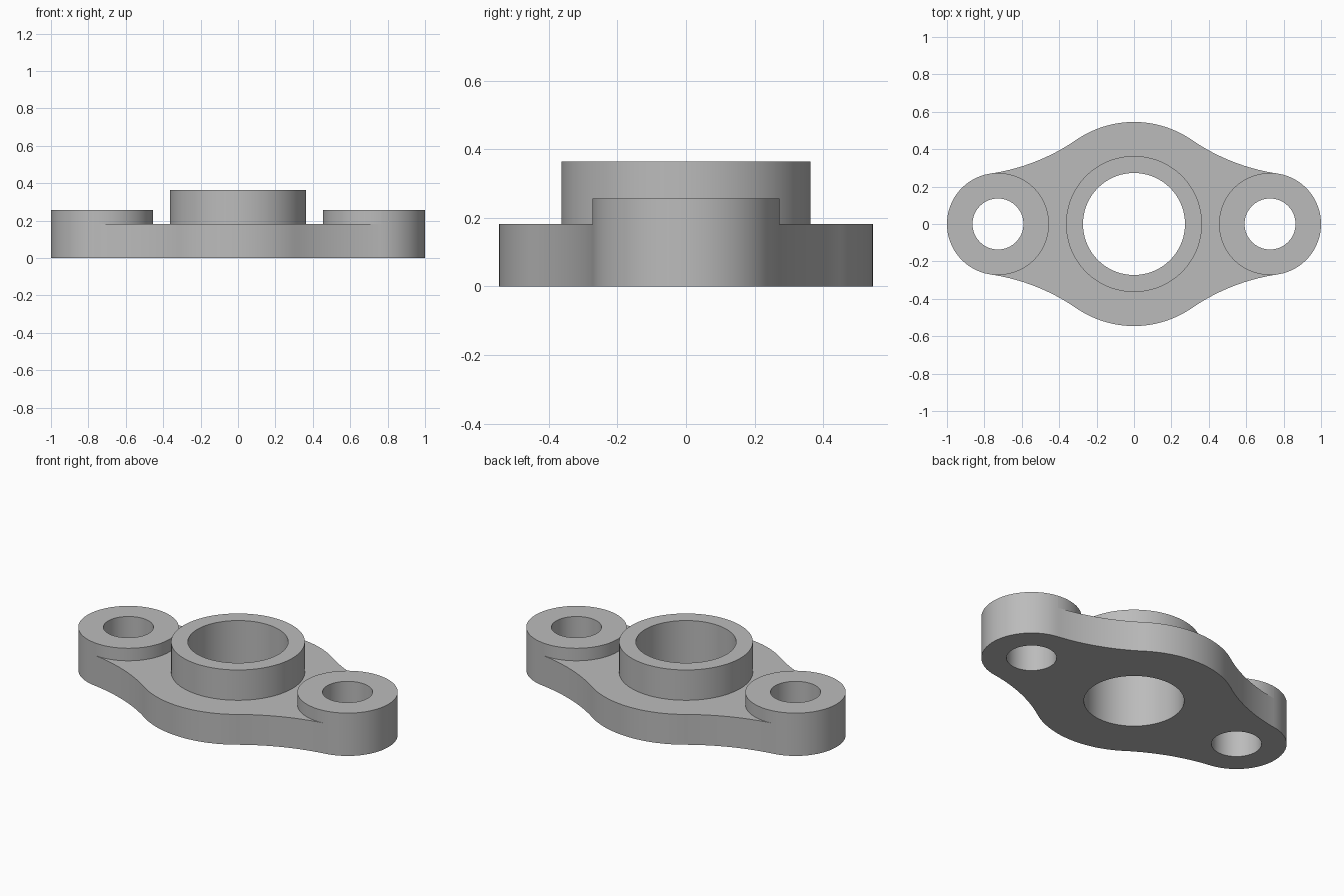
import bpy, bmesh
from math import pi, cos, sin, acos, atan2
from mathutils import Vector

if "Cube" in bpy.data.objects:
    bpy.data.objects.remove(bpy.data.objects["Cube"])

# Main dimensions
UNIT = 1 / 11
PLATE_R, BOSS_R, BORE_R = 6 * UNIT, 4 * UNIT, 3 * UNIT
EAR_X, EAR_R, EAR_BORE = 8 * UNIT, 3 * UNIT, 1.5 * UNIT
FILLET_R = 12 * UNIT
PLATE_Z, EAR_Z, BOSS_Z = 2 * UNIT, 0.257, 4 * UNIT

grey = bpy.data.materials.new("plain grey")
grey.use_nodes = True
grey.diffuse_color = (0.5, 0.5, 0.5, 1)
grey.node_tree.nodes["Principled BSDF"].inputs["Base Color"].default_value = (0.5, 0.5, 0.5, 1)


def arc(cx, cy, r, a0, a1, n):
    return [(cx + r * cos(a0 + (a1 - a0) * i / n),
             cy + r * sin(a0 + (a1 - a0) * i / n)) for i in range(n + 1)]


def circle(cx, r, n=96):
    return arc(cx, 0, r, 0, 2 * pi, n)


def half_turn(points):
    return [(-x, -y) for x, y in points]


def wall(bm, path, z0, z1):
    """Smooth upright strip; its outside lies to the right of the path."""
    low = [bm.verts.new((x, y, z0)) for x, y in path]
    high = [bm.verts.new((x, y, z1)) for x, y in path]
    for i in range(len(path) - 1):
        bm.faces.new((low[i], low[i + 1], high[i + 1], high[i])).smooth = True


def cap(bm, loops, z, up):
    """Flat face bounded by an outer loop and any hole loops."""
    edges = []
    for loop in loops:
        vs = [bm.verts.new((x, y, z)) for x, y in loop[:-1]]
        edges += [bm.edges.new((vs[i - 1], vs[i])) for i in range(len(vs))]
    normal = Vector((0, 0, up))
    made = bmesh.ops.triangle_fill(bm, edges=edges, use_beauty=True, normal=normal)
    for f in made["geom"]:
        if isinstance(f, bmesh.types.BMFace):
            f.normal_update()
            if f.normal.dot(normal) < 0:
                f.normal_flip()


def finish(bm, name):
    bmesh.ops.remove_doubles(bm, verts=bm.verts, dist=1e-5)
    mesh = bpy.data.meshes.new(name)
    bm.to_mesh(mesh)
    bm.free()
    mesh.materials.append(grey)
    obj = bpy.data.objects.new(name, mesh)
    bpy.context.collection.objects.link(obj)


# Concave blend arc tangent to the round plate middle and to the ear
reach = PLATE_R + FILLET_R
mid_angle = acos((reach**2 + EAR_X**2 - (EAR_R + FILLET_R)**2) / (2 * reach * EAR_X))
fx, fy = reach * cos(mid_angle), reach * sin(mid_angle)
ear_angle = atan2(fy, fx - EAR_X)

blend = arc(fx, fy, FILLET_R, ear_angle + pi, mid_angle + pi, 24)
middle = arc(0, 0, PLATE_R, mid_angle, pi - mid_angle, 40)
back_edge = blend + middle[1:] + [(-x, y) for x, y in reversed(blend)][1:]
ear_outer = arc(EAR_X, 0, EAR_R, -ear_angle, ear_angle, 48)
ear_inner = arc(EAR_X, 0, EAR_R, ear_angle, 2 * pi - ear_angle, 56)
ear_notch = ear_inner[::-1]

# Plate between the ears
bm = bmesh.new()
half = back_edge + half_turn(ear_notch)[1:]
outline = half + half_turn(half)[1:]
wall(bm, back_edge, 0, PLATE_Z)
wall(bm, half_turn(back_edge), 0, PLATE_Z)
cap(bm, [outline, circle(0, BOSS_R)], PLATE_Z, 1)
cap(bm, [outline, circle(0, BORE_R)], 0, -1)
finish(bm, "flange_plate")

# Raised centre ring with its through bore
bm = bmesh.new()
wall(bm, circle(0, BOSS_R), PLATE_Z, BOSS_Z)
wall(bm, circle(0, BORE_R)[::-1], 0, BOSS_Z)
cap(bm, [circle(0, BOSS_R), circle(0, BORE_R)], BOSS_Z, 1)
finish(bm, "centre_boss")

# Bolt ears with through holes
for name, turn in (("left_ear", list), ("right_ear", half_turn)):
    bm = bmesh.new()
    rim = turn(ear_outer + ear_inner[1:])
    hole = turn(circle(EAR_X, EAR_BORE, 64))
    wall(bm, turn(ear_outer), 0, EAR_Z)
    wall(bm, turn(ear_inner), PLATE_Z, EAR_Z)
    wall(bm, hole[::-1], 0, EAR_Z)
    cap(bm, [rim, hole], EAR_Z, 1)
    cap(bm, [rim, hole], 0, -1)
    finish(bm, name)
